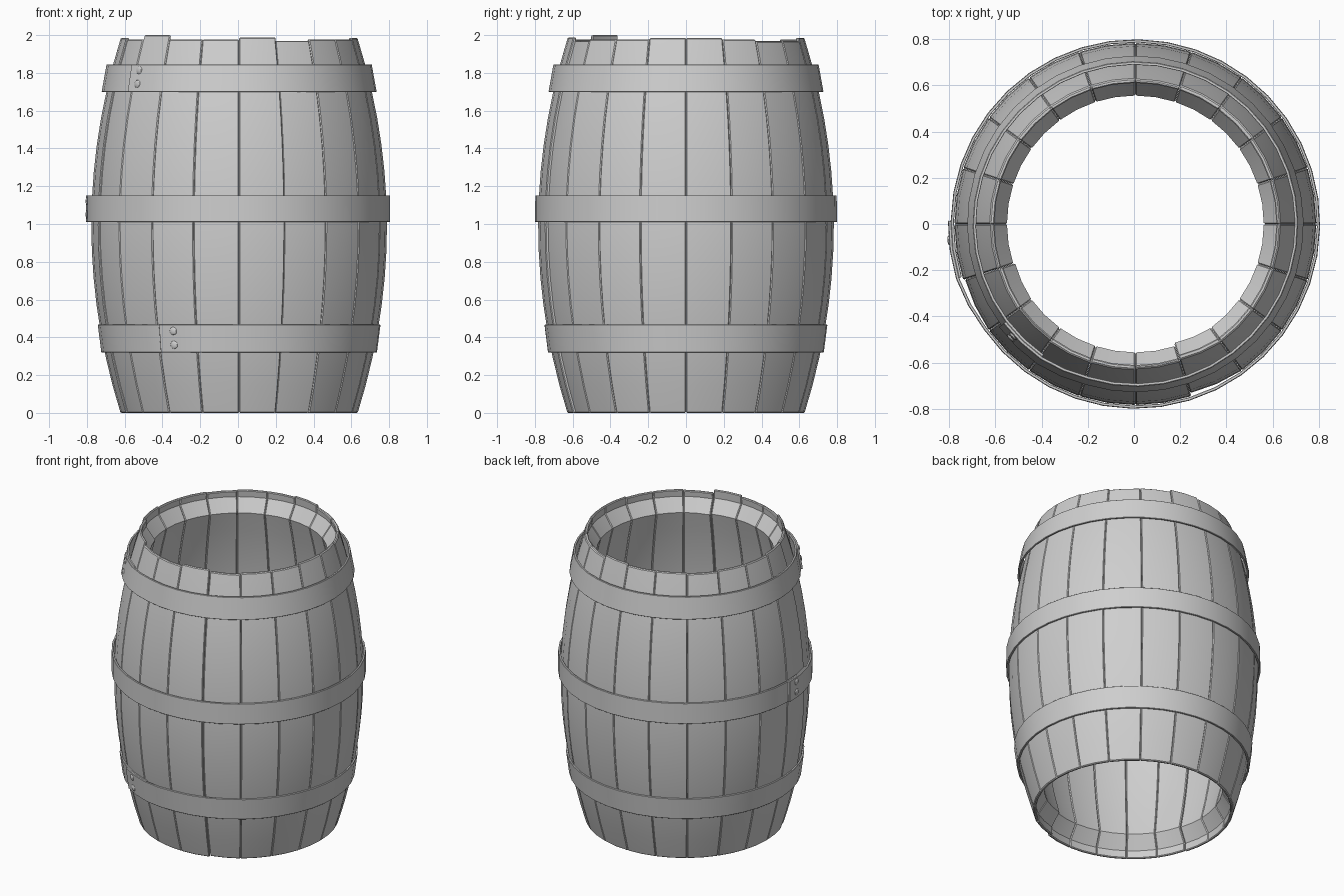
import bpy, bmesh, math
from mathutils import Vector, Matrix

cube = bpy.data.objects.get("Cube")
if cube:
    bpy.data.objects.remove(cube, do_unlink=True)

# One plain grey for wood and metal
grey = bpy.data.materials.new("light grey")
grey.use_nodes = True
grey.diffuse_color = (0.62, 0.62, 0.62, 1)
grey.node_tree.nodes["Principled BSDF"].inputs["Base Color"].default_value = (0.62, 0.62, 0.62, 1)

STAVES = 20
STEP = 2 * math.pi / STAVES
AXIS_X = 0.006      # the loose hoop end on the right moves the axis slightly left
WALL = 0.112        # stave thickness


def bulge(z):
    """Outer radius of the barrel at height z."""
    return 0.783 - 0.158 * (z - 0.99) ** 2


def polar(r, a, z):
    return Vector((AXIS_X + r * math.cos(a), r * math.sin(a), z))


def finish(bm, name, bevel=0.0):
    bmesh.ops.recalc_face_normals(bm, faces=bm.faces)
    if bevel:
        sharp = [e for e in bm.edges if e.calc_face_angle(0) > math.radians(50)]
        bmesh.ops.bevel(bm, geom=sharp, offset=bevel, segments=1, affect='EDGES')
    mesh = bpy.data.meshes.new(name)
    bm.to_mesh(mesh)
    bm.free()
    mesh.materials.append(grey)
    obj = bpy.data.objects.new(name, mesh)
    bpy.context.collection.objects.link(obj)
    bpy.ops.object.select_all(action='DESELECT')
    obj.select_set(True)
    bpy.context.view_layer.objects.active = obj
    bpy.ops.object.shade_smooth_by_angle(angle=math.radians(30))


def loft(bm, sections):
    """Skin a row of closed sections and cap both ends."""
    rings = [[bm.verts.new(p) for p in s] for s in sections]
    n = len(rings[0])
    for a, b in zip(rings, rings[1:]):
        for i in range(n):
            j = (i + 1) % n
            bm.faces.new((a[i], a[j], b[j], b[i]))
    bm.faces.new(rings[0])
    bm.faces.new(rings[-1][::-1])


# Staves: bulged planks, thinned at both rims above a sloping inner ledge
def stave(index, height, inset):
    levels = [0.145 + 1.70 * i / 12 for i in range(13)]
    outer = [(bulge(z), z) for z in [0.0] + levels + [height]]
    inner = [(bulge(z) - WALL, z) for z in reversed(levels)]
    profile = outer + [(0.610, height), (0.614, 1.93)] + inner + [(0.614, 0.055), (0.610, 0.0)]
    start = index * STEP
    gap = 0.0004
    bm = bmesh.new()
    sections = []
    for k in range(3):
        side = 1 - k                      # 1 and -1 pull the edges in for the joint
        angle = start + k * STEP / 2
        sunk = inset * (2 - k) / 2        # a twisted stave sinks along one edge
        sections.append([polar(r - sunk, angle + side * gap / r, z) for r, z in profile])
    loft(bm, sections)
    finish(bm, f"stave_{index + 1:02d}", 0.005)


heights = {12: 2.0, 15: 1.988, 10: 1.985, 4: 1.986, 19: 1.985, 0: 1.984,
           3: 1.968, 16: 1.97, 2: 1.965, 7: 1.97}
insets = {11: 0.008, 16: 0.014}
for i in range(STAVES):
    stave(i, heights.get(i, 1.976), insets.get(i, 0.0))


# Hoops: metal strips whose outer end overlaps the inner end and is riveted
def hoop(name, z0, z1, r0, r1, start_deg, rivet_deg):
    thick, lift, sides = 0.013, 0.012, 40
    bm = bmesh.new()
    sections = []
    for k in range(sides + 3):
        deg = 9.0 * k
        up = lift * min(1.0, max(0.0, (36 - deg) / 18))
        a = math.radians(start_deg + deg)
        sections.append([polar(r0 - thick + up, a, z0), polar(r0 + up, a, z0),
                         polar(r1 + up, a, z1), polar(r1 - thick + up, a, z1)])
    loft(bm, sections)
    finish(bm, name, 0.002)
    # Two domed rivets near the loose end
    for n, t in enumerate((0.28, 0.78)):
        bm = bmesh.new()
        bmesh.ops.create_uvsphere(bm, u_segments=12, v_segments=8, radius=0.022)
        a = math.radians(rivet_deg)
        centre = polar(r0 + (r1 - r0) * t + lift - 0.003, a, z0 + (z1 - z0) * t)
        squash = Matrix.Diagonal((0.4, 1, 1, 1))
        bm.transform(Matrix.Translation(centre) @ Matrix.Rotation(a, 4, 'Z') @ squash)
        finish(bm, f"{name}_rivet_{n + 1}")


hoop("lower_hoop", 0.32, 0.467, 0.730, 0.749, 236, 242.5)
hoop("middle_hoop", 1.01, 1.152, 0.799, 0.798, 179, 185)
hoop("upper_hoop", 1.70, 1.845, 0.728, 0.702, 217, 222.5)
